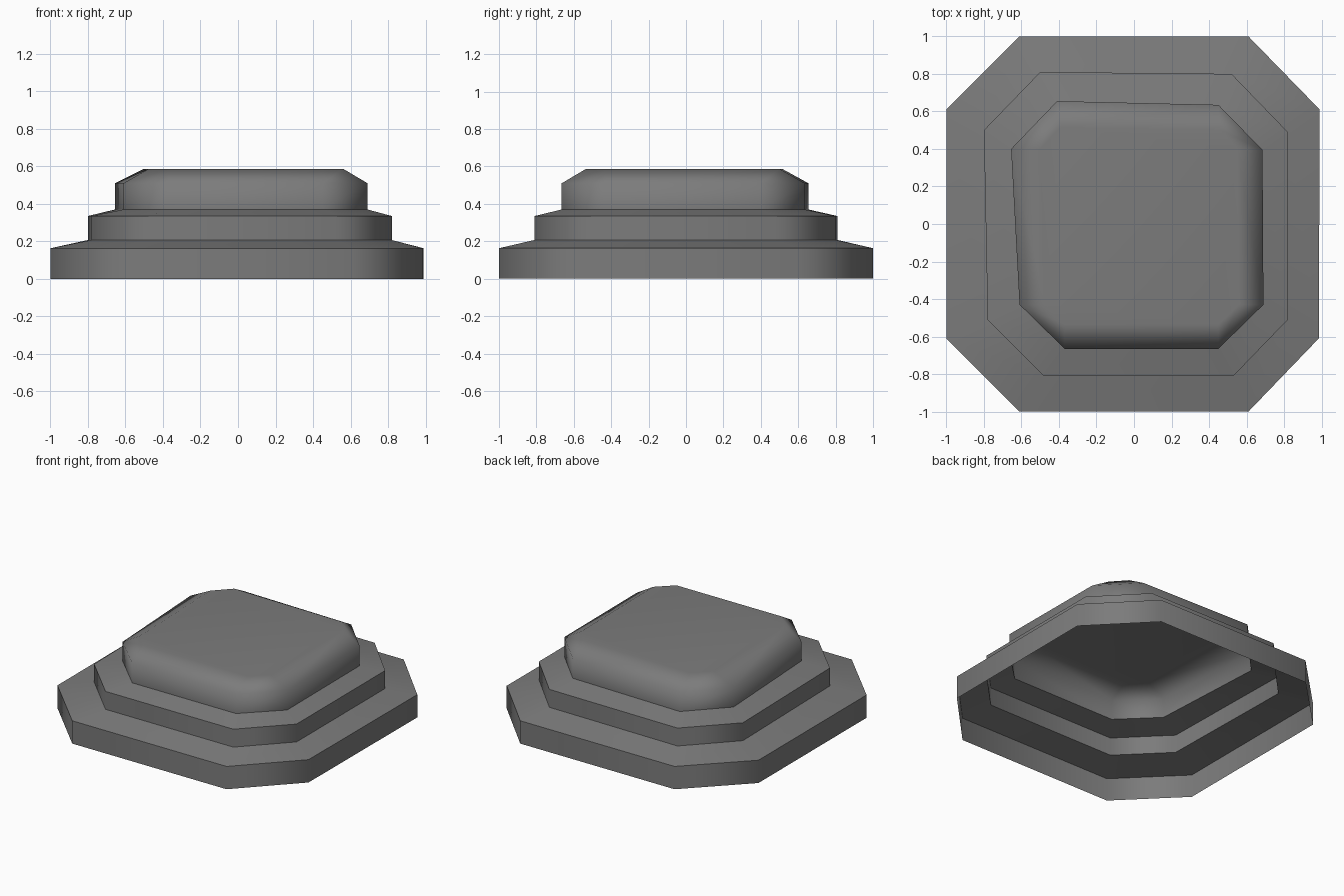
import bpy
import bmesh
from math import radians

default_cube = bpy.data.objects.get("Cube")
if default_cube:
    bpy.data.objects.remove(default_cube, do_unlink=True)

stone = bpy.data.materials.new("stone_grey")
stone.use_nodes = True
stone_colour = (0.2, 0.2, 0.2, 1)
stone.diffuse_color = stone_colour
stone.node_tree.nodes["Principled BSDF"].inputs["Base Color"].default_value = stone_colour

# Uneven eight-sided outlines, counterclockwise from the back left corner
base_outline = [(.61, 1), (-.61, 1), (-1, .61), (-1, -.61),
                (-.61, -1), (.61, -1), (.985, -.61), (.99, .61)]
middle_outline = [(.52, .8), (-.5, .81), (-.8, .5), (-.78, -.51),
                  (-.48, -.81), (.53, -.81), (.82, -.51), (.82, .49)]
cap_outline = [(.45, .635), (-.41, .655), (-.655, .4), (-.61, -.43),
               (-.37, -.665), (.45, -.665), (.69, -.43), (.685, .395)]
top_outline = [(.46, .5), (-.39, .515), (-.5, .4), (-.475, -.43),
               (-.37, -.535), (.45, -.535), (.56, -.43), (.55, .4)]


def tier(name, levels, closed_top=False):
    """Loft an open shell through (outline, height) levels."""
    bm = bmesh.new()
    rings = [[bm.verts.new((x, y, z)) for x, y in outline] for outline, z in levels]
    for lower, upper in zip(rings, rings[1:]):
        for i in range(len(lower)):
            j = (i + 1) % len(lower)
            bm.faces.new((lower[i], lower[j], upper[j], upper[i]))
    if closed_top:
        bm.faces.new(rings[-1])
    mesh = bpy.data.meshes.new(name)
    bm.to_mesh(mesh)
    bm.free()
    mesh.materials.append(stone)
    obj = bpy.data.objects.new(name, mesh)
    bpy.context.collection.objects.link(obj)

    # Rounded corners with crisp ledges and a flat-looking top
    bpy.ops.object.select_all(action="DESELECT")
    obj.select_set(True)
    bpy.context.view_layer.objects.active = obj
    bpy.ops.object.shade_smooth_by_angle(angle=radians(68))
    weighted = obj.modifiers.new("weighted_normals", "WEIGHTED_NORMAL")
    weighted.keep_sharp = True
    return obj


# Stepped hollow plinth, open underneath
tier("base_tier", [(base_outline, 0), (base_outline, .163), (middle_outline, .207)])
tier("middle_tier", [(middle_outline, .207), (middle_outline, .335), (cap_outline, .37)])
tier("cap_tier", [(cap_outline, .37), (cap_outline, .51), (top_outline, .587)], closed_top=True)
